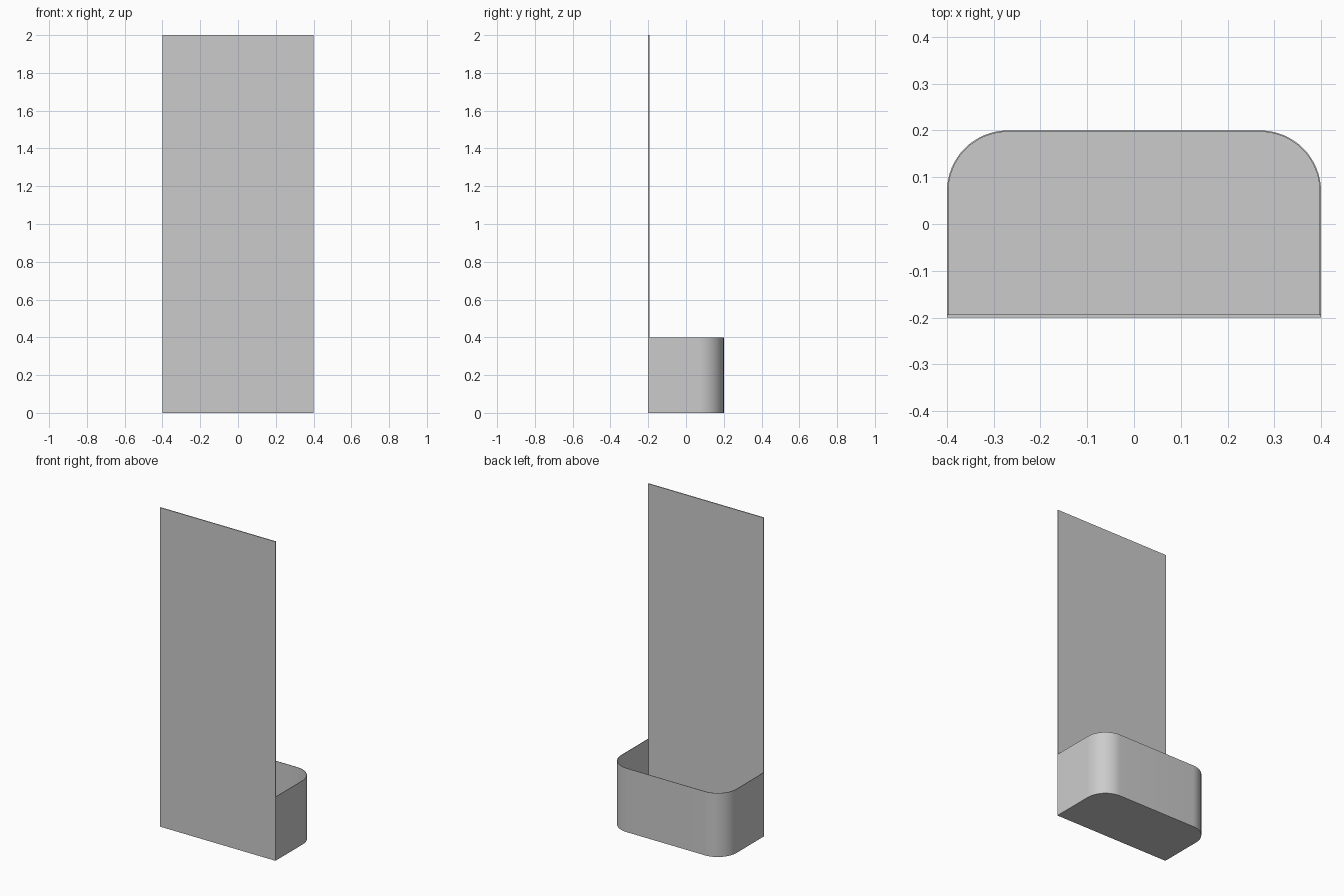
import bpy, bmesh
from math import sin, cos, pi

if "Cube" in bpy.data.objects:
    bpy.data.objects.remove(bpy.data.objects["Cube"])

HALF_W, BACK, FRONT = 0.4, -0.2, 0.2
PANEL_T, WALL_T, RADIUS = 0.006, 0.003, 0.13
SEGMENTS = 16


def u_outline(inset):
    """U-shaped path from the right end at the panel round to the left end."""
    r, cx, cy = RADIUS - inset, HALF_W - RADIUS, FRONT - RADIUS
    join = BACK + PANEL_T
    arc = [(r * cos(pi / 2 * i / SEGMENTS), r * sin(pi / 2 * i / SEGMENTS))
           for i in range(SEGMENTS + 1)]
    right = [(HALF_W - inset, join)] + [(cx + x, cy + y) for x, y in arc]
    return right + [(-x, y) for x, y in reversed(right)]


def prism(name, outline, z0, z1):
    """Extrude a closed outline upward into a solid."""
    bm = bmesh.new()
    base = bm.faces.new([bm.verts.new((x, y, z0)) for x, y in outline])
    top = bmesh.ops.extrude_face_region(bm, geom=[base], use_keep_orig=True)
    verts = [v for v in top["geom"] if isinstance(v, bmesh.types.BMVert)]
    bmesh.ops.translate(bm, verts=verts, vec=(0, 0, z1 - z0))
    bmesh.ops.recalc_face_normals(bm, faces=bm.faces)
    mesh = bpy.data.meshes.new(name)
    bm.to_mesh(mesh)
    bm.free()
    obj = bpy.data.objects.new(name, mesh)
    bpy.context.collection.objects.link(obj)
    bpy.ops.object.select_all(action='DESELECT')
    obj.select_set(True)
    bpy.context.view_layer.objects.active = obj
    bpy.ops.object.shade_smooth_by_angle(angle=pi / 6)
    return obj


# Tall flat back panel
prism("back_panel", [(-HALF_W, BACK), (HALF_W, BACK),
                     (HALF_W, BACK + PANEL_T), (-HALF_W, BACK + PANEL_T)], 0, 2)

# Thin wall of the open tray, rounded at its two free corners
prism("tray_wall", u_outline(0) + u_outline(WALL_T)[::-1], 0, 0.4)

# Tray floor, fitted inside the wall
prism("tray_floor", u_outline(WALL_T), 0, WALL_T)
